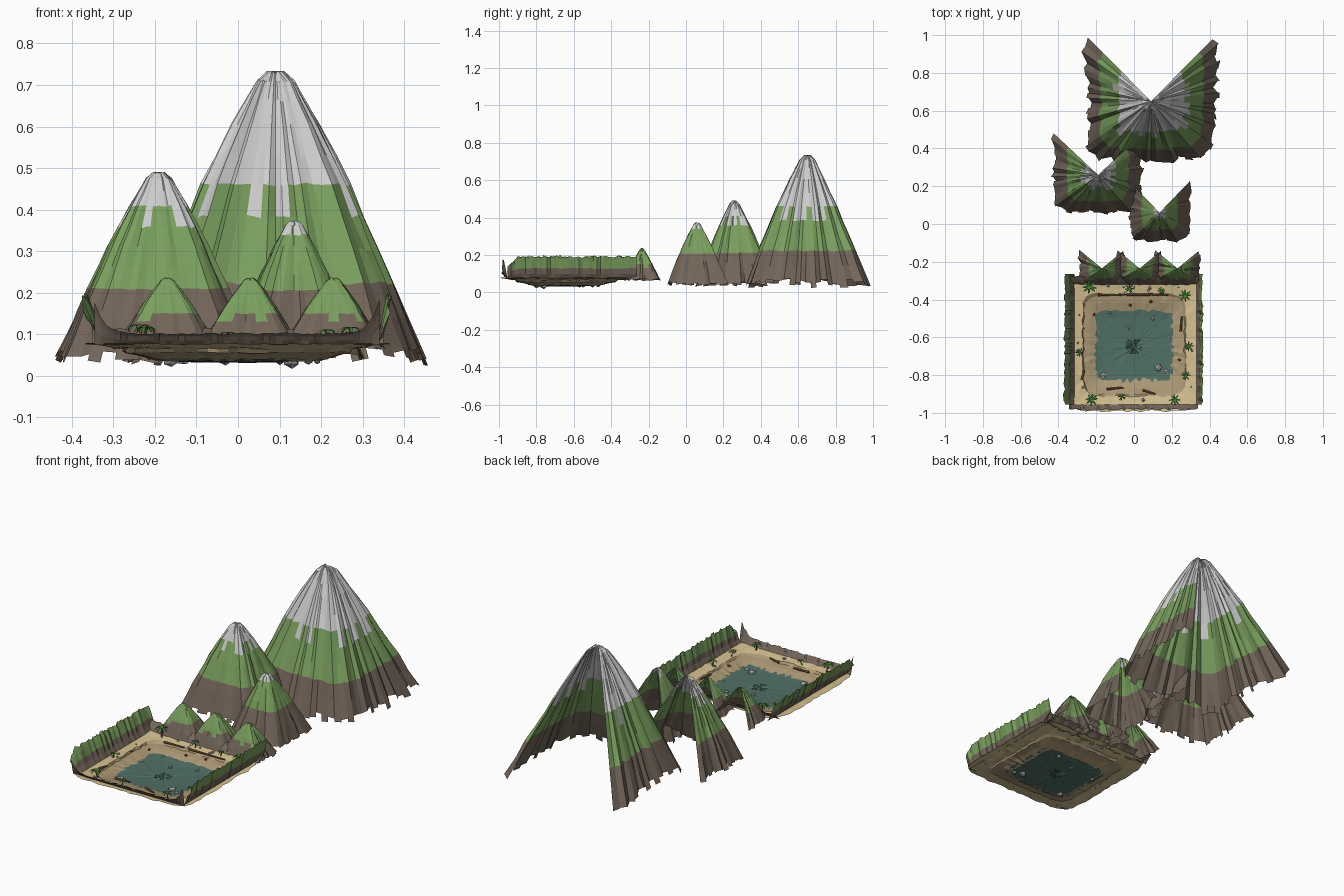
import bpy, bmesh, math, random
from mathutils import Vector, Matrix

if "Cube" in bpy.data.objects:
    bpy.data.objects.remove(bpy.data.objects["Cube"])

random.seed(7)
R = random.uniform


def mat(name, r, g, b):
    m = bpy.data.materials.new(name)
    m.diffuse_color = (r, g, b, 1)
    m.use_nodes = True
    m.node_tree.nodes["Principled BSDF"].inputs["Base Color"].default_value = m.diffuse_color
    return m


MATS = [mat("rock", .17, .13, .10), mat("grass", .19, .34, .11), mat("snow", .52, .52, .53),
        mat("sand", .66, .53, .28), mat("wet_sand", .42, .32, .18), mat("water", .08, .16, .13),
        mat("palm_leaf", .05, .22, .03), mat("wood", .2, .11, .05), mat("stone", .4, .4, .42),
        mat("crab_red", .4, .06, .04)]
ROCK, GRASS, SNOW, SAND, WET, WATER, LEAF, WOOD, STONE, RED = range(10)


def finish(name, bm):
    me = bpy.data.meshes.new(name)
    bm.to_mesh(me)
    bm.free()
    for m in MATS:
        me.materials.append(m)
    ob = bpy.data.objects.new(name, me)
    bpy.context.collection.objects.link(ob)
    return ob


def sheet(name, rows, paint, teeth=None, closed=False):
    """Quad sheet from rows of points; teeth(i) gives a ragged extra quad per column."""
    bm = bmesh.new()
    v = [[bm.verts.new(p) for p in row] for row in rows]
    n = len(rows[0])
    for i in range(n if closed else n - 1):
        k = (i + 1) % n
        for j in range(len(rows) - 1):
            f = bm.faces.new((v[j][i], v[j + 1][i], v[j + 1][k], v[j][k]))
            f.material_index = paint(i, j, f.calc_center_median())
        if teeth:
            t = teeth(i)
            ends = []
            for c in (i, k):
                a, b = Vector(rows[-2][c]), Vector(rows[-1][c])
                ends.append(bm.verts.new(b + (b - a) * t))
            f = bm.faces.new((v[-1][i], ends[0], ends[1], v[-1][k]))
            f.material_index = paint(i, len(rows), f.calc_center_median())
    return finish(name, bm)


def square(t, p=5):
    """Unit direction pushed out onto a rounded square."""
    c, s = math.cos(t), math.sin(t)
    k = (abs(c) ** p + abs(s) ** p) ** (-1 / p)
    return c * k, s * k


# Slope profile: (fraction of half width, fraction of height)
SLOPE = [(0, 1), (.06, .995), (.13, .965), (.2, .9), (.29, .82), (.4, .71), (.5, .61), (.59, .5),
         (.69, .385), (.79, .27), (.88, .15), (.96, .05)]


def mountain(name, x, y, peak, base, hx, hy, grass, snow, n=44, slope=SLOPE):
    """Three-sided mountain shell, open towards the back."""
    flute = [R(.95, 1.05) for _ in range(n + 1)]
    band = [R(-.035, .03) * peak / .7 for _ in range(n + 1)]
    rows = []
    for r, h in slope:
        row = []
        for i in range(n + 1):
            u = i / n
            dx, dy = square(math.radians(133 + 274 * u))
            w = 1 + .2 * abs(2 * u - 1) ** 10 * r
            k = r * w * (flute[i] + .015 * math.sin(i * 1.9 + r * 5))
            row.append((x + hx * dx * k, y + hy * dy * k,
                        base + (peak - base) * h + R(-.006, .006) * peak * (r > 0)))
        rows.append(row)

    def paint(i, j, c):
        b = band[i // 2 * 2]
        return SNOW if c.z > snow + b else GRASS if c.z > grass + b * .5 else ROCK
    ob = sheet(name, rows, paint, lambda i: R(-.1, .6))
    return ob


mountain("big_mountain", .09, .65, .733, .035, .345, .325, .215, .43, 56)
mountain("middle_mountain", -.19, .26, .49, .035, .235, .205, .20, .385, 44)
mountain("small_mountain", .135, .06, .373, .04, .16, .155, .215, .345, 36)
for k, px in enumerate((-.17, .03, .23)):
    mountain(f"foothill_{k + 1}", px, -.235, .236, .065, .118, .09, .145, 1, 30)

# Basin floor: rounded square rings stepping down to the pond
CX, CY = 0, -.64
RINGS = [(.362, .350, .078), (.335, .335, .076), (.30, .30, .070), (.272, .272, .066),
         (.266, .262, .056), (.235, .225, .050), (.19, .175, .036)]
N = 72
rows = []
for hx, hy, z in RINGS:
    row = []
    for i in range(N):
        dx, dy = square(math.tau * i / N, 9)
        k = 1 + R(-.018, .018)
        row.append((CX + hx * dx * k, CY + hy * dy * k, z + R(-.002, .002)))
    rows.append(row)
sheet("sand_shore", rows, lambda i, j, c: SAND if j < 3 else WET, closed=True)

# Pond: shallow irregular bowl
rows = []
for f, z in ((1.0, .041), (.8, .036), (.5, .034), (.2, .033), (.01, .033)):
    row = []
    for i in range(N):
        dx, dy = square(math.tau * i / N, 7)
        k = f * (1 + (R(-.04, .04) if f == 1 else 0))
        row.append((CX + .212 * dx * k, CY - .01 + .192 * dy * k, z + R(-.0015, .0015)))
    rows.append(row)
sheet("pond_water", rows, lambda i, j, c: WATER, closed=True)


# Side walls and low front rim: folded cliffs with stepped tops
def cliff(name, n, place, section, top, grassy):
    jig = [R(-.006, .006) for _ in range(n + 1)]
    rows = []
    for out, h in section:
        rows.append([place(i / n, out + jig[i] * (h > 0), h * top(i / n) * (1 + R(-.05, .05)))
                     for i in range(n + 1)])
    sheet(name, rows, lambda i, j, c: GRASS if grassy and c.z > .118 + R(-.004, .004) else ROCK,
          lambda i: R(-.1, .35))


def side_top(u):
    return .118 * min(1, .55 + u * 5)


for sx, name, sec in ((-1, "left_wall", ((.315, 0), (.33, .2), (.342, .45), (.355, .75), (.366, .95))),
                      (1, "right_wall", ((.33, 0), (.343, .2), (.35, .45), (.357, .75), (.362, .95)))):
    cliff(name, 36, lambda u, o, h, sx=sx: (sx * o, -.955 + .69 * u, .075 + h), sec, side_top, True)
cliff("front_rim", 44, lambda u, o, h: (-.345 + .685 * u, -.63 - o, .074 + h),
      ((.325, 0), (.335, .35), (.343, .7), (.35, .9)),
      lambda u: .03 + .085 * abs(2 * u - 1) ** 16, False)
cliff("back_bank", 36, lambda u, o, h: (-.35 + .7 * u, -.63 + o, .074 + h),
      ((.31, 0), (.32, .4), (.335, .7), (.35, .95)), lambda u: .04, False)


# Palms: thin trunk with drooping folded fronds
def palm(name, x, y, s):
    bm = bmesh.new()
    z = .072
    lean = Vector((R(-.25, .25), R(-.25, .25), 1)) * s
    foot = Vector((x, y, z))
    top = foot + lean
    g = bmesh.ops.create_cone(bm, segments=5, radius1=s * .1, radius2=s * .06, depth=1)
    for v in g['verts']:
        h = v.co.z + .5
        v.co = Vector((v.co.x, v.co.y, 0)) + foot + lean * h
    for f in bm.faces:
        f.material_index = WOOD
    for k in range(8):
        a = math.tau * k / 8 + R(-.2, .2)
        d, q = Vector((math.cos(a), math.sin(a), 0)), Vector((-math.sin(a), math.cos(a), 0))
        prev = None
        for l, up, w in ((0, 0, .03), (.35, .14, .13), (.65, .02, .1), (.85, -.25, .01)):
            c = top + (d * l + Vector((0, 0, up))) * s
            cur = [bm.verts.new(c + q * w * s * e) for e in (-1, 1)]
            if prev:
                bm.faces.new((prev[0], prev[1], cur[1], cur[0])).material_index = LEAF
            prev = cur
    finish(name, bm)


PALMS = [(-.23, -.34, .045), (-.02, -.345, .03), (.14, -.35, .025), (.27, -.37, .04), (.29, -.65, .03),
         (.28, -.80, .03), (.22, -.93, .035), (-.07, -.92, .025), (-.22, -.92, .04), (-.29, -.68, .025)]
for k, (x, y, s) in enumerate(PALMS):
    palm(f"palm_{k + 1}", x, y, s)


# Loose pieces scattered on the shore and in the pond
def rock(name, x, y, z, s, m):
    bm = bmesh.new()
    bmesh.ops.create_icosphere(bm, subdivisions=1, radius=s)
    for v in bm.verts:
        v.co = v.co * R(.75, 1.15)
        v.co.z *= .8
    bmesh.ops.translate(bm, verts=bm.verts, vec=(x, y, z))
    for f in bm.faces:
        f.material_index = m
    finish(name, bm)


def log(name, x, y, z, length, angle):
    bm = bmesh.new()
    M = (Matrix.Translation((x, y, z)) @ Matrix.Rotation(angle, 4, 'Z')
         @ Matrix.Rotation(math.pi / 2, 4, 'Y'))
    bmesh.ops.create_cone(bm, cap_ends=True, segments=6, radius1=.006, radius2=.004,
                          depth=length, matrix=M)
    for f in bm.faces:
        f.material_index = WOOD
    finish(name, bm)


for k, (x, y, s) in enumerate([(-.16, -.80, .019), (.13, -.76, .022), (.17, -.78, .014), (-.03, -.55, .012),
                               (.1, -.5, .012), (-.13, -.47, .013), (-.19, -.57, .012), (.19, -.6, .01)]):
    rock(f"pond_rock_{k + 1}", x, y, .036, s, STONE)
for k in range(18):
    dx, dy = square(R(0, math.tau), 9)
    rock(f"shore_pebble_{k + 1}", dx * R(.27, .32), CY + dy * R(.27, .32), .072, R(.005, .011), STONE)
for k, (x, y) in enumerate([(-.21, -.48), (-.27, -.55), (.09, -.41), (-.02, -.43), (.24, -.72)]):
    rock(f"crab_{k + 1}", x, y, .062, .009, RED)
for k, (x, y, l, a) in enumerate([(-.1, -.87, .09, .1), (.08, -.89, .07, -.3), (-.27, -.8, .05, 1.3),
                                  (.07, -.375, .22, 0), (-.13, -.375, .12, .03), (.25, -.53, .08, 1.5)]):
    log(f"driftwood_{k + 1}", x, y, .07, l, a)
